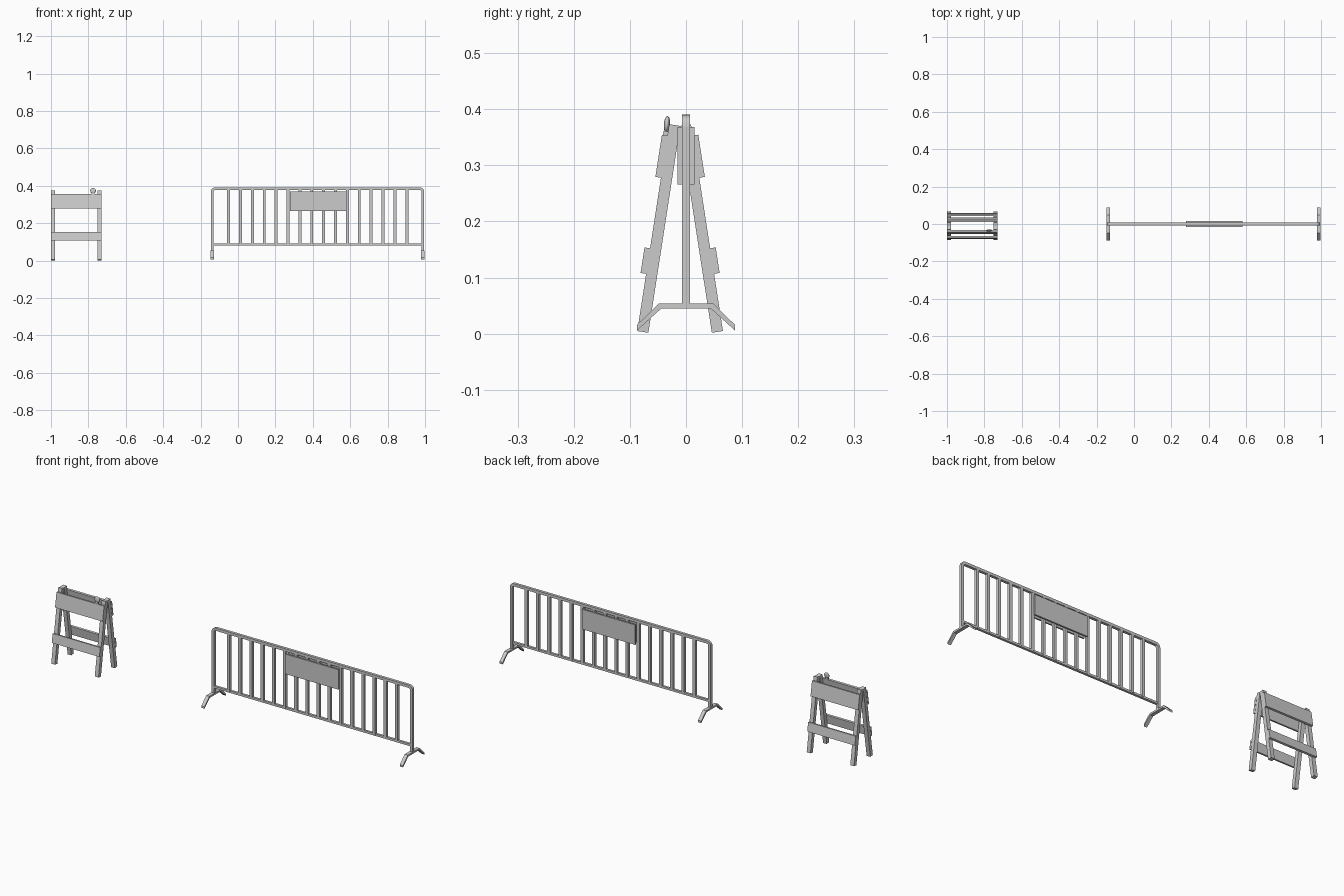
import bpy, math
from mathutils import Vector

if "Cube" in bpy.data.objects:
    bpy.data.objects.remove(bpy.data.objects["Cube"])


def box(name, loc, size, rot_x=0.0):
    bpy.ops.mesh.primitive_cube_add(size=1, location=loc, rotation=(rot_x, 0, 0))
    o = bpy.context.object
    o.name = name
    o.scale = size
    bpy.ops.object.transform_apply(location=False, rotation=False, scale=True)
    return o


def strip(name, outer, inner, place, half):
    """Solid band between two matching outlines, thickened by +-half."""
    n = len(outer)
    ring = outer + inner[::-1]
    t = len(ring)
    verts = [place(a, b, s * half) for s in (-1, 1) for a, b in ring]
    quads = [(i, i + 1, t - 2 - i, t - 1 - i) for i in range(n - 1)]
    faces = quads + [tuple(i + t for i in reversed(q)) for q in quads]
    faces += [(i, i + t, (i + 1) % t + t, (i + 1) % t) for i in range(t)]
    m = bpy.data.meshes.new(name)
    m.from_pydata(verts, [], faces)
    o = bpy.data.objects.new(name, m)
    bpy.context.collection.objects.link(o)
    return o


# folding A-frame: legs and boards on both leaning sides
CY, XM = -0.0105, -0.865
TILT = math.atan2(0.057, 0.369)
for side, label in ((-1, "front"), (1, "back")):
    rot = side * TILT
    mid = Vector((XM, CY + side * 0.038, 0.1875))
    up = Vector((0, -side * math.sin(TILT), math.cos(TILT)))
    out = Vector((0, side * math.cos(TILT), math.sin(TILT)))
    for sx in (-1, 1):
        box(f"{label}_leg", mid + Vector((sx * 0.1235, 0, 0)), (0.021, 0.02, 0.373), rot)
    for z, h, part in ((0.314, 0.076, "upper_board"), (0.128, 0.046, "lower_board")):
        c = mid + up * ((z - 0.1875) / math.cos(TILT)) + out * 0.0145
        box(f"{label}_{part}", c, (0.27, 0.011, h), rot)

# warning lamp on the front board: domed disc on a small base
bpy.ops.mesh.primitive_uv_sphere_add(segments=20, ring_count=10, radius=1,
    location=(-0.775, -0.034, 0.373), rotation=(-TILT / 2, 0, 0))
lamp = bpy.context.object
lamp.name = "warning_lamp"
lamp.scale = (0.015, 0.0055, 0.015)
bpy.ops.object.shade_smooth_by_angle(angle=math.radians(40))
box("lamp_base", (-0.775, -0.036, 0.357), (0.018, 0.009, 0.008), -TILT)

# crowd fence: square tube frame with rounded top corners
X0, X1, ZT, W = -0.145, 0.995, 0.391, 0.014


def frame_line(off, r):
    arc = [(r * (1 - math.cos(t)), r * (1 - math.sin(t)))
           for t in (i * math.pi / 8 for i in range(5))]
    x0, x1, zt = X0 + off, X1 - off, ZT - off
    return ([(x0, 0.05)] + [(x0 + a, zt - b) for a, b in arc]
            + [(x1 - a, zt - b) for a, b in reversed(arc)] + [(x1, 0.05)])


strip("fence_frame", frame_line(0, 0.022), frame_line(W, 0.008),
      lambda x, z, d: (x, d, z), 0.007)
box("fence_bottom_rail", (0.425, 0, 0.085), (X1 - X0 - W, 0.012, 0.011))

# upright bars
for i in range(16):
    box("fence_bar", (-0.05 + i * 0.0635, 0, 0.235), (0.0155, 0.0135, 0.3))

# bent flat feet
top = [(-0.087, 0.016), (-0.048, 0.054), (0.048, 0.054), (0.087, 0.016)]
under = [(-0.087, 0.006), (-0.044, 0.045), (0.044, 0.045), (0.087, 0.006)]
for cx in (X0 + W / 2, X1 - W / 2):
    strip("fence_foot", top, under, lambda y, z, d, c=cx: (c + d, y, z), 0.009)

# sign plates on both faces of the fence
for s in (-1, 1):
    box("sign_plate", (0.429, s * 0.0112, 0.317), (0.302, 0.008, 0.102))
